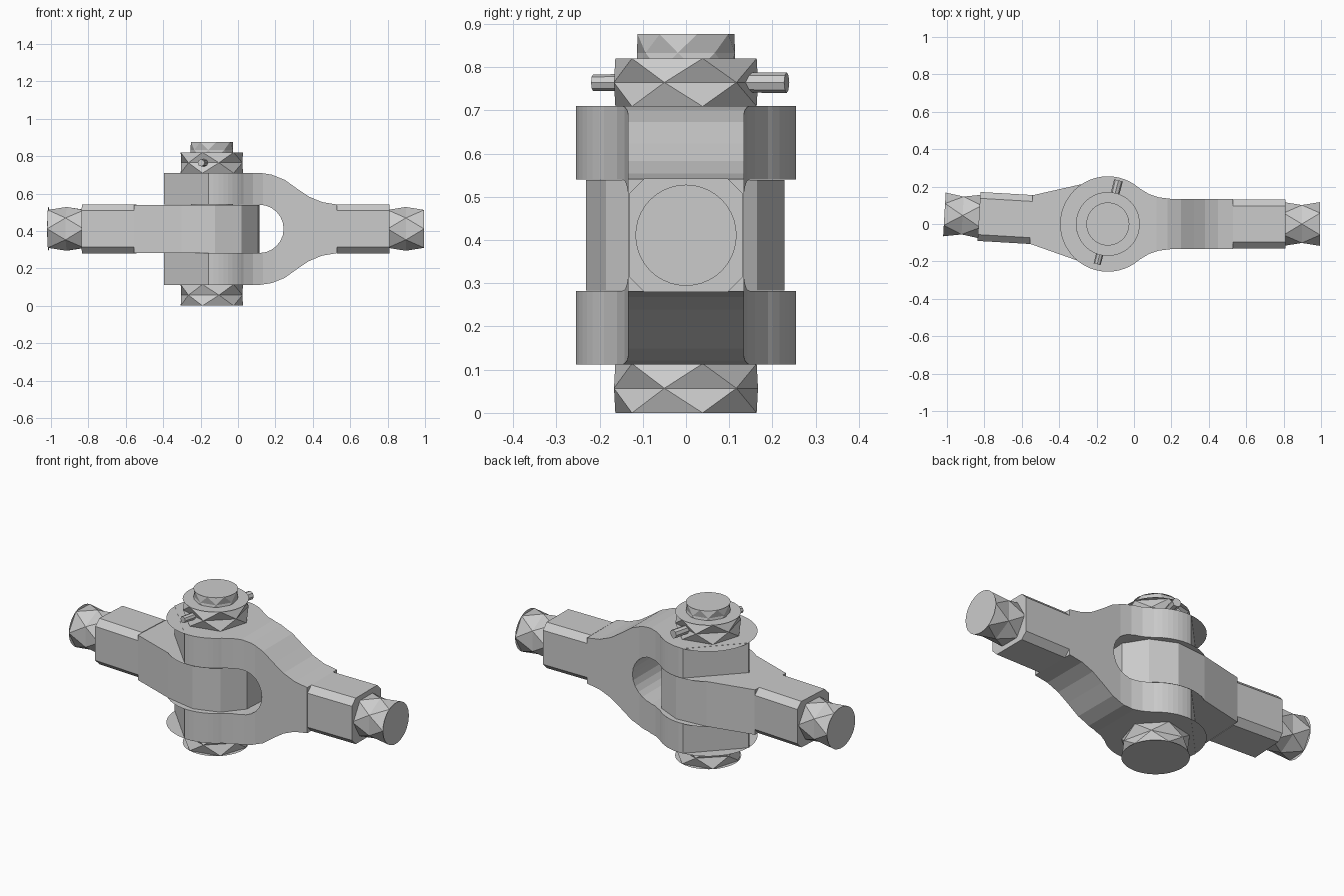
import bpy, bmesh, math
from mathutils import Matrix, Vector

if "Cube" in bpy.data.objects:
    bpy.data.objects.remove(bpy.data.objects["Cube"])

PX, MZ = -0.14, 0.411          # pin axis x, rod axis height
TILT = math.radians(-3.35)     # eye rod is swung slightly about the pin


def make(name, bm, matrix=Matrix()):
    bmesh.ops.transform(bm, matrix=matrix, verts=bm.verts)
    bmesh.ops.recalc_face_normals(bm, faces=bm.faces)
    me = bpy.data.meshes.new(name)
    bm.to_mesh(me)
    bm.free()
    ob = bpy.data.objects.new(name, me)
    bpy.context.collection.objects.link(ob)
    return ob


def prism(name, pts, lo, hi, matrix=Matrix()):
    """Extrude a 2D outline along local z."""
    bm = bmesh.new()
    face = bm.faces.new([bm.verts.new((x, y, lo)) for x, y in pts])
    ext = bmesh.ops.extrude_face_region(bm, geom=[face])
    top = [v for v in ext["geom"] if isinstance(v, bmesh.types.BMVert)]
    bmesh.ops.translate(bm, verts=top, vec=(0, 0, hi - lo))
    return make(name, bm, matrix)


def ring(bm, r, z, n, phase):
    return [bm.verts.new((r * math.cos(phase + i * math.tau / n),
                          r * math.sin(phase + i * math.tau / n), z)) for i in range(n)]


def drum(name, r, lo, hi, n, matrix=Matrix(), phase=0.0):
    """Coarse faceted cylinder wall between two finely rounded end discs."""
    bm = bmesh.new()
    mid = ring(bm, r, (lo + hi) / 2, n, phase + math.pi / n)
    for z in (lo, hi):
        end = ring(bm, r, z, n, phase)
        for i in range(n):
            j = (i + 1) % n
            bm.faces.new((end[i], end[j], mid[i]))
            bm.faces.new((mid[i], end[j], mid[j]))
        bm.faces.new(ring(bm, r, z, 40, 0))
    bmesh.ops.remove_doubles(bm, verts=bm.verts, dist=1e-5)
    return make(name, bm, matrix)


def mirrored(pts):
    return pts + [(x, -y) for x, y in reversed(pts)]


at_pin = Matrix.Translation((PX, 0, 0))
along_x = Matrix.Translation((0, 0, MZ)) @ Matrix.Rotation(math.pi / 2, 4, 'Y')
swing = at_pin @ Matrix.Rotation(TILT, 4, 'Z') @ Matrix.Rotation(math.pi, 4, 'Z')

# Fork: plan outline intersected with the forked side profile
plan = [(-0.396, 0.004)]
plan += [(PX + 0.255 * math.cos(math.radians(a)), 0.255 * math.sin(math.radians(a)))
         for a in range(94, 49, -6)]
plan += [(0.03, 0.19), (0.08, 0.16), (0.135, 0.142), (0.2, 0.134), (0.53, 0.134)]
fork = prism("fork", mirrored(plan), 0.0, 0.9)

upper = [(-0.6, 0.129), (-0.6, 0.299), (0.12, 0.299), (0.18, 0.29), (0.25, 0.262),
         (0.32, 0.212), (0.38, 0.172), (0.45, 0.143), (0.53, 0.13), (0.6, 0.13)]
slot = [(0.115 + 0.129 * math.cos(math.radians(a)), 0.129 * math.sin(math.radians(a)))
        for a in range(-90, 91, 15)]
side = upper + [(x, -z) for x, z in reversed(upper)] + slot
cutter = prism("fork_profile_cutter", side, -0.5, 0.5,
               Matrix.Translation((0, 0, MZ)) @ Matrix.Rotation(math.pi / 2, 4, 'X'))
mod = fork.modifiers.new("profile", 'BOOLEAN')
mod.operation, mod.solver, mod.object = 'INTERSECT', 'EXACT', cutter
bpy.context.view_layer.objects.active = fork
bpy.ops.object.modifier_apply(modifier=mod.name)
bpy.data.objects.remove(cutter)

# Round rims of the fork prongs
for i, z in enumerate((0.113, 0.281, 0.541, 0.709)):
    bm = bmesh.new()
    bm.faces.new(ring(bm, 0.255, z, 48, 0))
    make(f"prong_rim_{i + 1}", bm, at_pin)

# Eye: low-sided outline with round faces above and below
eye = [(-0.252, 0.06), (-0.17, 0.175), (-0.03, 0.23), (0.15, 0.205), (0.41, 0.13)]
prism("eye", mirrored(eye), 0.283, 0.539, swing)
for i, z in enumerate((0.2835, 0.5385)):
    bm = bmesh.new()
    bm.faces.new(ring(bm, 0.255, z, 48, 0))
    make(f"eye_rim_{i + 1}", bm, at_pin)

# Chamfered square shanks and round rod ends on both sides
h, c = 0.131, 0.034
octagon = [(-h + c, -h), (h - c, -h), (h, -h + c), (h, h - c),
           (h - c, h), (-h + c, h), (-h, h - c), (-h, -h + c)]
for label, frame, start in (("fork", Matrix(), 0.53), ("eye", swing, 0.41)):
    prism(f"{label}_shank", octagon, start, start + 0.28, frame @ along_x)
    drum(f"{label}_rod_end", 0.117, start + 0.27, start + 0.465, 6, frame @ along_x,
         math.pi / 6)

# Pin with head, collar and protruding tip
ph = math.radians(13)
drum("pin_head", 0.171, 0.0, 0.114, 6, at_pin, ph)
drum("pin_collar", 0.171, 0.709, 0.82, 6, at_pin, ph)
drum("pin_shaft", 0.115, 0.1, 0.8, 12, at_pin)
drum("pin_tip", 0.115, 0.79, 0.876, 8, at_pin, ph)

# Taper pin through the collar
a, b = Vector((-0.197, -0.215, 0.764)), Vector((-0.083, 0.233, 0.764))
bm = bmesh.new()
bmesh.ops.create_cone(bm, cap_ends=True, segments=8, radius1=0.019, radius2=0.024,
                      depth=(b - a).length)
make("taper_pin", bm, Matrix.Translation((a + b) / 2)
     @ (b - a).to_track_quat('Z', 'Y').to_matrix().to_4x4())
